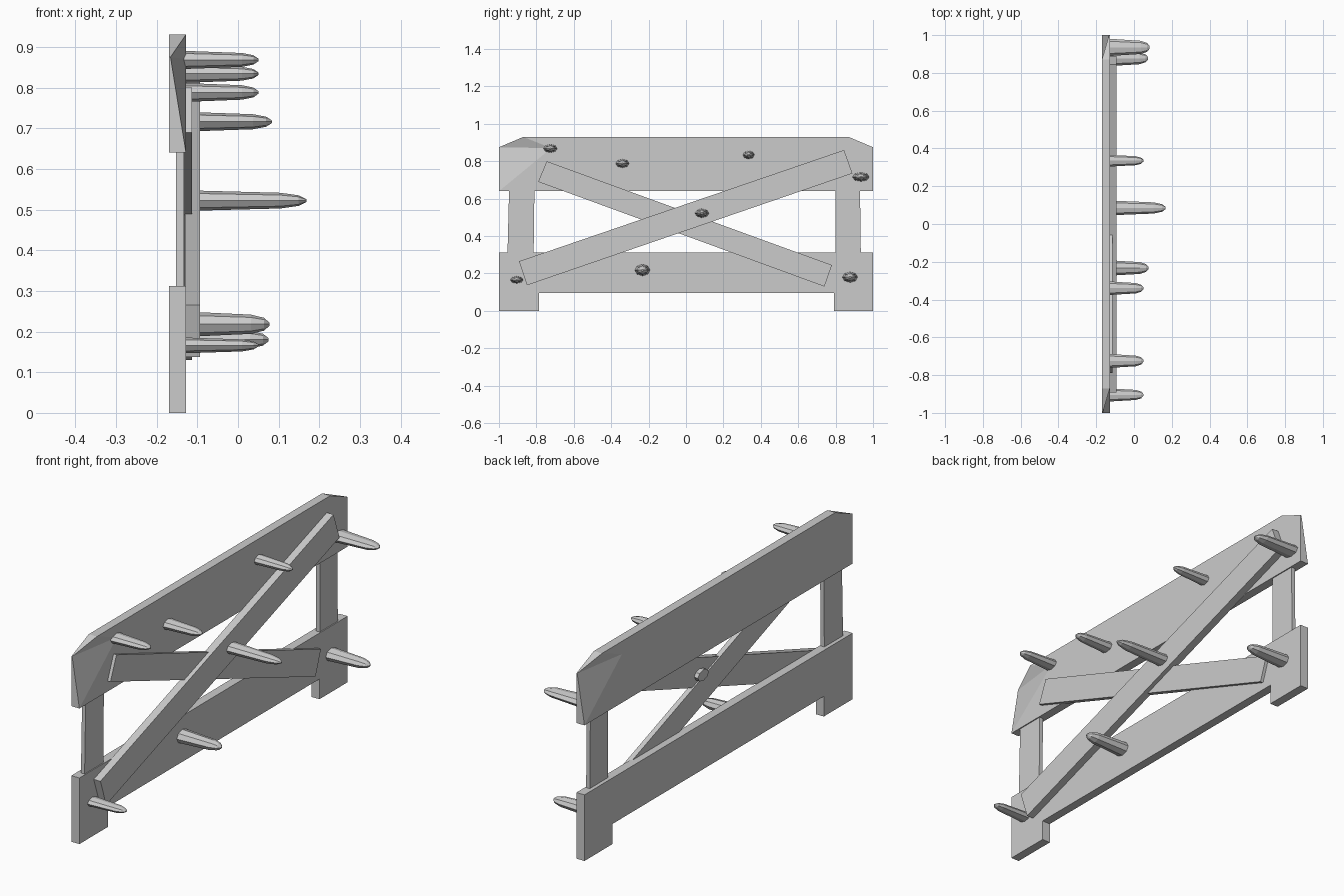
import bpy, bmesh
from math import cos, sin, pi

if "Cube" in bpy.data.objects:
    bpy.data.objects.remove(bpy.data.objects["Cube"])


def make_object(name, verts, faces):
    mesh = bpy.data.meshes.new(name)
    bm = bmesh.new()
    vs = [bm.verts.new(v) for v in verts]
    for f in faces:
        bm.faces.new([vs[i] for i in f])
    bmesh.ops.recalc_face_normals(bm, faces=bm.faces)
    bm.to_mesh(mesh)
    bm.free()
    ob = bpy.data.objects.new(name, mesh)
    bpy.context.collection.objects.link(ob)
    return ob


def board(name, outline, x0, x1):
    """Extrude a (y, z) outline from x0 to x1."""
    n = len(outline)
    verts = [(x, y, z) for x in (x0, x1) for y, z in outline]
    faces = [list(range(n)), list(range(n, 2 * n))]
    faces += [(i, (i + 1) % n, (i + 1) % n + n, i + n) for i in range(n)]
    return make_object(name, verts, faces)


def spike(name, y, z, tip, ry, rz, start=-0.15, sides=8):
    """Tapered stake pointing along +x."""
    rings = [(0, 1), (0.8, 0.74), (0.94, 0.5), (1, 0.14)]
    verts = []
    for t, s in rings:
        for i in range(sides):
            a = 2 * pi * i / sides
            verts.append((start + t * (tip - start), y + ry * s * cos(a), z + rz * s * sin(a)))
    last = (len(rings) - 1) * sides
    faces = [list(range(sides)), list(range(last, last + sides))]
    for r in range(len(rings) - 1):
        for i in range(sides):
            j = (i + 1) % sides
            faces.append((r * sides + i, r * sides + j, (r + 1) * sides + j, (r + 1) * sides + i))
    return make_object(name, verts, faces)


BACK, FRONT = -0.17, -0.128

# Top plank: clipped corners, opposite ends shaved on opposite faces
half = [(-1, 0.64), (-1, 0.875), (-0.87, 0.93), (0.87, 0.93), (1, 0.875), (1, 0.64)]
verts = [(x, y, z) for x in (BACK, FRONT) for y, z in half]
verts[7] = (BACK + 0.004, -1, 0.875)
verts[4] = (FRONT - 0.004, 1, 0.875)
verts += [(FRONT, -0.72, 0.87), (BACK, 0.72, 0.87)]
faces = [(i, (i + 1) % 6, (i + 1) % 6 + 6, i + 6) for i in range(6)]
faces += [(6, 7, 12), (7, 8, 12), (12, 8, 9, 10, 11, 6)]
faces += [(5, 4, 13), (4, 3, 13), (13, 3, 2, 1, 0, 5)]
make_object("top_plank", verts, faces)

# Bottom plank with two feet
board("bottom_plank", [(-1, 0), (-0.785, 0), (-0.785, 0.095), (0.79, 0.095),
                       (0.79, 0), (1, 0), (1, 0.312), (-1, 0.312)], BACK, FRONT)

# Posts joining the planks
board("left_post", [(-0.955, 0.28), (-0.815, 0.28), (-0.81, 0.68), (-0.945, 0.68)], -0.152, -0.133)
board("right_post", [(0.80, 0.28), (0.935, 0.28), (0.93, 0.68), (0.80, 0.68)], -0.152, -0.133)

# Crossed braces
board("rear_brace", [(-0.79, 0.69), (0.74, 0.13), (0.78, 0.245), (-0.745, 0.80)], -0.137, -0.113)
board("front_brace", [(-0.85, 0.137), (0.89, 0.735), (0.845, 0.86), (-0.893, 0.265)], -0.13, -0.093)

# Spikes: y, z, tip x, half width, half height
for i, s in enumerate([
    (-0.725, 0.868, 0.05, 0.038, 0.023), (-0.34, 0.788, 0.05, 0.037, 0.024),
    (0.335, 0.834, 0.05, 0.032, 0.023), (0.935, 0.716, 0.083, 0.047, 0.025),
    (0.085, 0.522, 0.168, 0.04, 0.026), (-0.233, 0.218, 0.077, 0.042, 0.032),
    (0.877, 0.18, 0.075, 0.042, 0.029), (-0.905, 0.166, 0.05, 0.036, 0.02),
]):
    spike(f"spike_{i + 1}", *s)
